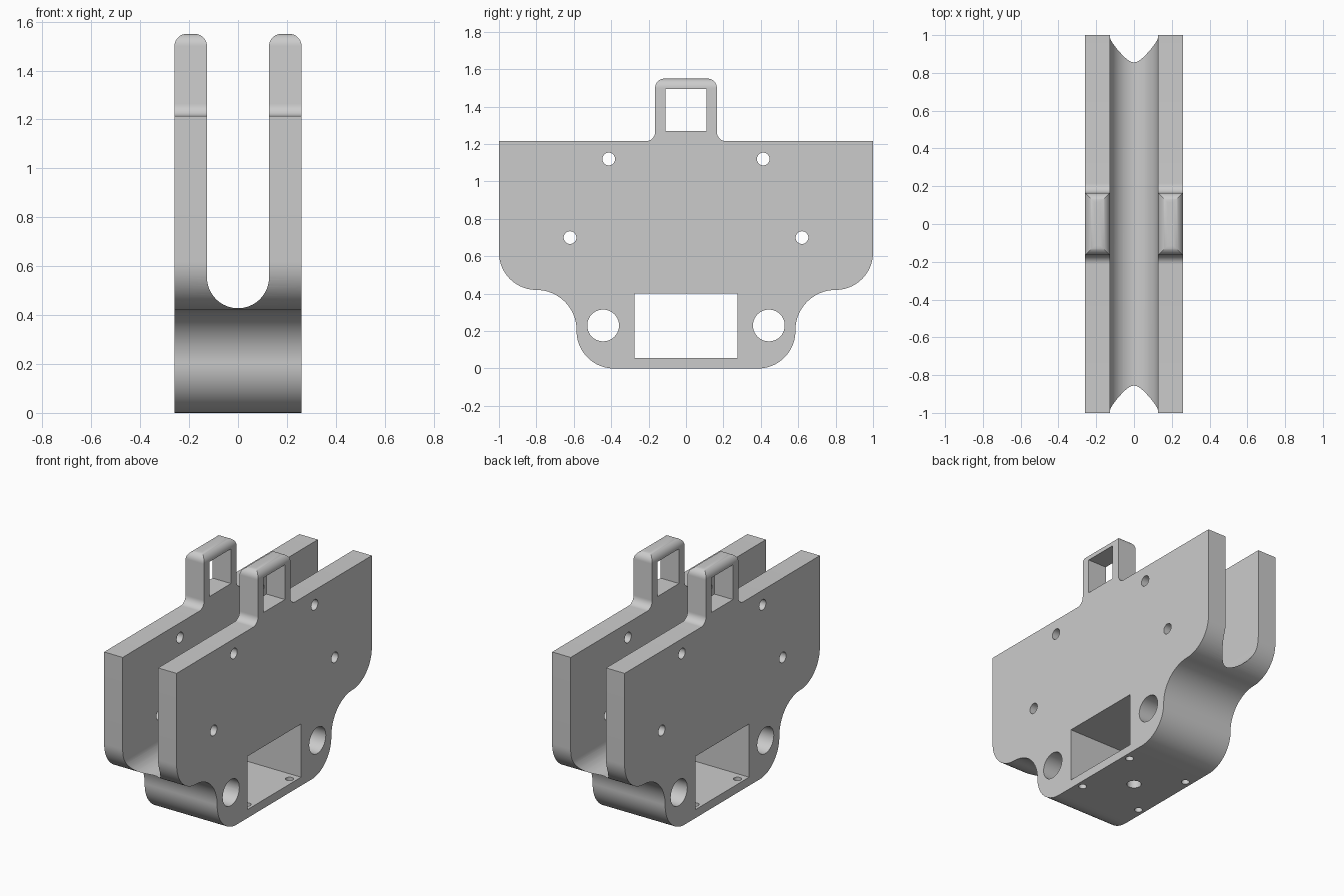
import bpy, bmesh, math
from mathutils import Vector

cube = bpy.data.objects.get("Cube")
if cube:
    bpy.data.objects.remove(cube, do_unlink=True)

metal = bpy.data.materials.new("plain grey")
metal.use_nodes = True
GREY = (0.6, 0.6, 0.6, 1)
metal.diffuse_color = GREY
metal.node_tree.nodes["Principled BSDF"].inputs["Base Color"].default_value = GREY


def arc(cx, cy, r, start, end, steps=20):
    """Points on a circle from start to end, in degrees."""
    angles = [math.radians(start + (end - start) * i / steps) for i in range(steps + 1)]
    return [(cx + r * math.cos(a), cy + r * math.sin(a)) for a in angles]


def rect(u0, u1, v0, v1):
    return [(u0, v0), (u1, v0), (u1, v1), (u0, v1)]


def circle(cu, cv, r):
    return arc(cu, cv, r, 0, 360, 40)[:-1]


def mirrored(half):
    """Close a right-hand outline with its mirror image."""
    points = half + [(-u, v) for u, v in reversed(half)]
    out = []
    for p in points:
        if not out or math.dist(p, out[-1]) > 1e-5:
            out.append(p)
    return out


def prisms(name, outlines, axis, low, high):
    """Extrude flat outlines along an axis from low to high."""
    place = {"x": lambda u, v, w: (w, u, v),
             "y": lambda u, v, w: (u, w, v),
             "z": lambda u, v, w: (u, v, w)}[axis]
    bm = bmesh.new()
    for outline in outlines:
        face = bm.faces.new([bm.verts.new(place(u, v, low)) for u, v in outline])
        grown = bmesh.ops.extrude_face_region(bm, geom=[face])["geom"]
        verts = [g for g in grown if isinstance(g, bmesh.types.BMVert)]
        bmesh.ops.translate(bm, verts=verts, vec=Vector(place(0, 0, high - low)))
    bmesh.ops.recalc_face_normals(bm, faces=bm.faces)
    mesh = bpy.data.meshes.new(name)
    bm.to_mesh(mesh)
    bm.free()
    mesh.materials.append(metal)
    obj = bpy.data.objects.new(name, mesh)
    bpy.context.collection.objects.link(obj)
    return obj


def combine(target, tool, operation):
    """Apply a boolean and discard the tool."""
    tool.hide_render = True
    mod = target.modifiers.new(operation.lower(), "BOOLEAN")
    mod.operation, mod.object, mod.solver = operation, tool, "EXACT"
    bpy.context.view_layer.objects.active = target
    bpy.ops.object.modifier_apply(modifier=mod.name)
    bpy.data.objects.remove(tool, do_unlink=True)


# Side outline: rounded foot, S-curved shoulder, plate and top lug
side = (arc(0.385, 0.2, 0.2, -90, 0)
        + arc(0.8, 0.205, 0.215, 180, 90)
        + arc(0.8, 0.62, 0.2, -90, 0)
        + [(1, 1.215)]
        + arc(0.215, 1.265, 0.05, -90, -180, 10)
        + arc(0.115, 1.5, 0.05, 0, 90, 10))
body = prisms("bracket_body", [mirrored(side)], "x", -0.3, 0.3)

# Front outline: fork with a round-bottomed slot and rounded tips
front = ([(0.26, -0.1)]
         + arc(0.21, 1.5, 0.05, 0, 90, 10)
         + arc(0.177, 1.5, 0.05, 90, 180, 10)
         + arc(0, 0.555, 0.127, 0, -90))
combine(body, prisms("fork_shape", [mirrored(front)], "y", -1.1, 1.1), "INTERSECT")

# Openings through both plates: lug window, foot window, bolt and pin holes
openings = [rect(-0.11, 0.11, 1.27, 1.495), rect(-0.275, 0.275, 0.055, 0.4)]
for s in (-1, 1):
    openings += [circle(s * 0.413, 1.12, 0.034),
                 circle(s * 0.62, 0.7, 0.034),
                 circle(s * 0.443, 0.23, 0.085)]
combine(body, prisms("side_cutter", openings, "x", -0.5, 0.5), "DIFFERENCE")

# Floor holes: one centre hole and four corner screws
drills = [circle(0, 0, 0.043)]
drills += [circle(sx * 0.217, sy * 0.217, 0.024) for sx in (-1, 1) for sy in (-1, 1)]
combine(body, prisms("floor_cutter", drills, "z", -0.1, 0.2), "DIFFERENCE")

bpy.ops.object.select_all(action="DESELECT")
body.select_set(True)
bpy.context.view_layer.objects.active = body
bpy.ops.object.shade_smooth_by_angle(angle=math.radians(30))
